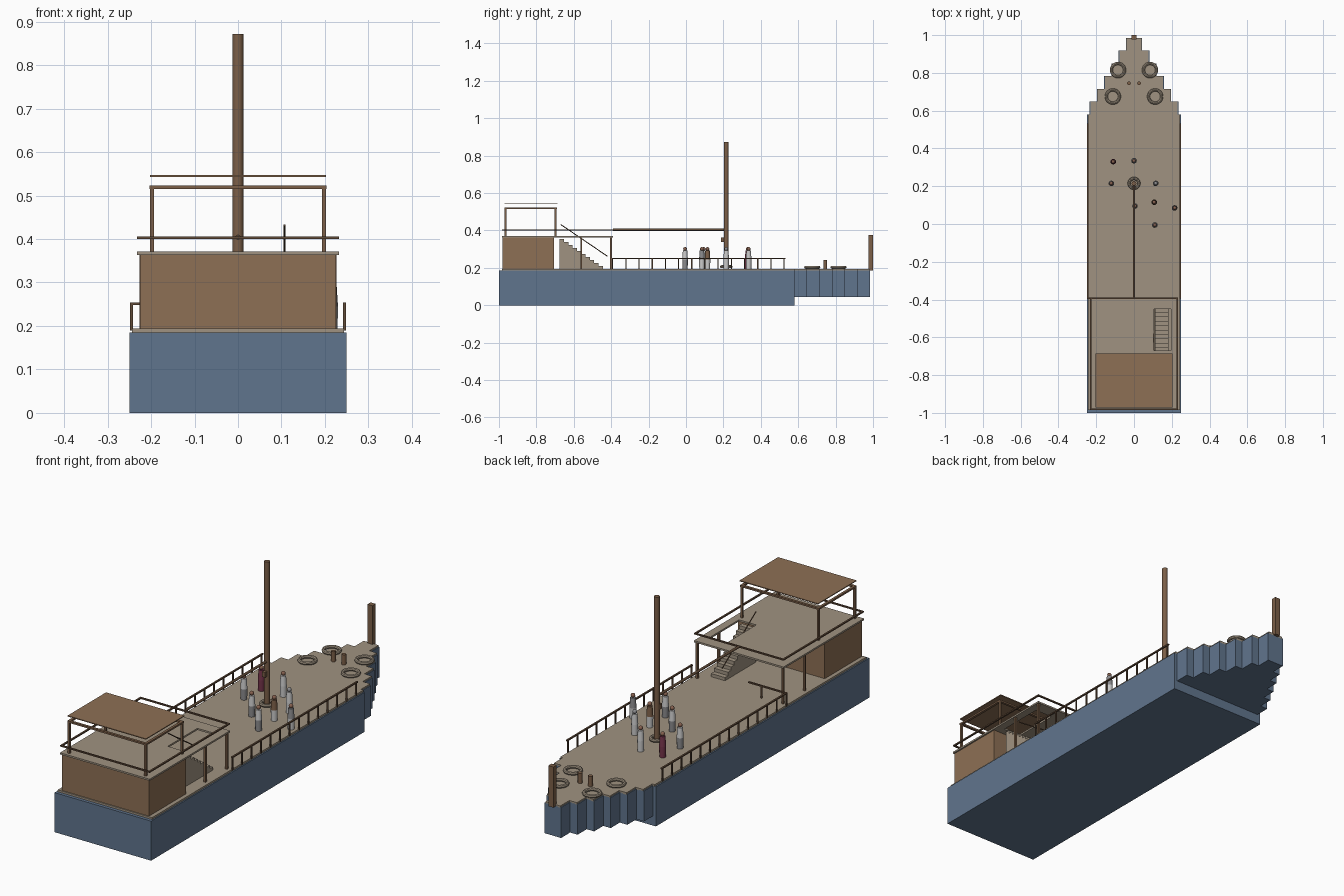
import bpy, bmesh, math
from mathutils import Vector

if "Cube" in bpy.data.objects:
    bpy.data.objects.remove(bpy.data.objects["Cube"])


def material(name, rgb):
    m = bpy.data.materials.new(name)
    m.diffuse_color = (*rgb, 1)
    m.use_nodes = True
    m.node_tree.nodes["Principled BSDF"].inputs["Base Color"].default_value = m.diffuse_color
    return m


BLUE = material("hull blue", (0.118, 0.178, 0.270))
DECK = material("deck tan", (0.350, 0.290, 0.220))
WOOD = material("cabin wood", (0.270, 0.162, 0.090))
MAST = material("mast brown", (0.200, 0.115, 0.065))
DARK = material("rail brown", (0.120, 0.070, 0.040))
WHITE = material("pale cloth", (0.600, 0.600, 0.600))
GREY = material("grey cloth", (0.260, 0.260, 0.270))
MAROON = material("maroon cloth", (0.180, 0.035, 0.070))
SKIN = material("skin", (0.240, 0.120, 0.080))


def finish(name, bm, mat, smooth=False):
    me = bpy.data.meshes.new(name)
    bmesh.ops.recalc_face_normals(bm, faces=bm.faces)
    bm.to_mesh(me)
    bm.free()
    ob = bpy.data.objects.new(name, me)
    bpy.context.collection.objects.link(ob)
    me.materials.append(mat)
    if smooth:
        bpy.ops.object.select_all(action='DESELECT')
        ob.select_set(True)
        bpy.context.view_layer.objects.active = ob
        bpy.ops.object.shade_smooth_by_angle(angle=math.radians(40))
    return ob


def box(name, x0, x1, y0, y1, z0, z1, mat):
    bm = bmesh.new()
    bmesh.ops.create_cube(bm, size=1)
    for v in bm.verts:
        v.co = ((x0 + x1) / 2 + v.co.x * (x1 - x0),
                (y0 + y1) / 2 + v.co.y * (y1 - y0),
                (z0 + z1) / 2 + v.co.z * (z1 - z0))
    return finish(name, bm, mat)


def rod(name, a, b, r, mat, r2=None, sides=12):
    a, b = Vector(a), Vector(b)
    bm = bmesh.new()
    bmesh.ops.create_cone(bm, cap_ends=True, segments=sides, radius1=r,
                          radius2=r if r2 is None else r2, depth=(b - a).length)
    q = (b - a).to_track_quat('Z', 'Y')
    for v in bm.verts:
        v.co = q @ v.co + (a + b) / 2
    return finish(name, bm, mat, True)


def ring(name, x, y, z, major, minor, mat):
    bpy.ops.mesh.primitive_torus_add(location=(x, y, z), major_radius=major, minor_radius=minor,
                                     major_segments=24, minor_segments=8)
    ob = bpy.context.object
    ob.name = name
    ob.data.materials.append(mat)
    bpy.ops.object.shade_smooth_by_angle(angle=math.radians(40))


def prism(name, outline, z0, z1, mat):
    bm = bmesh.new()
    f = bm.faces.new([bm.verts.new((x, y, z0)) for x, y in outline])
    ext = bmesh.ops.extrude_face_region(bm, geom=[f])["geom"]
    bmesh.ops.translate(bm, vec=(0, 0, z1 - z0),
                        verts=[v for v in ext if isinstance(v, bmesh.types.BMVert)])
    return finish(name, bm, mat)


def bow_steps(inset):
    right = []
    for i in range(6):
        w = 0.235 - 0.0385 * i - inset
        right += [(w, 0.58 + 0.0675 * i), (w, 0.58 + 0.0675 * (i + 1))]
    return right


def mirrored(right):
    return right + [(-x, y) for x, y in reversed(right)]


# Hull, stepped bow and deck
box("hull", -0.25, 0.25, -1, 0.58, 0, 0.185, BLUE)
prism("bow", mirrored(bow_steps(0)), 0.045, 0.187, BLUE)
prism("deck", mirrored([(0.244, -0.985), (0.244, 0.58)] + bow_steps(0.004)), 0.184, 0.194, DECK)
box("bow_post", -0.013, 0.013, 0.976, 1.0, 0.185, 0.375, MAST)

# Mast with boom
rod("mast", (0, 0.215, 0.19), (0, 0.215, 0.872), 0.0125, MAST, sides=16)
ring("mast_ring", 0, 0.215, 0.206, 0.026, 0.008, DECK)
rod("boom", (0, 0.21, 0.404), (0, -0.39, 0.404), 0.006, DARK)
box("boom_block", -0.008, 0.008, 0.188, 0.204, 0.338, 0.362, MAST)

# Rope coils and bollards on the bow
for s in (-1, 1):
    ring("rope_coil", s * 0.085, 0.815, 0.203, 0.035, 0.008, DECK)
    ring("rope_coil", s * 0.112, 0.675, 0.203, 0.035, 0.008, DECK)
    rod("bollard", (s * 0.027, 0.745, 0.19), (s * 0.027, 0.745, 0.242), 0.010, MAST)

# Deck railings
for s in (-1, 1):
    x = s * 0.245
    box("deck_rail", x - 0.004, x + 0.004, -0.395, 0.533, 0.248, 0.254, DARK)
    for i in range(14):
        y = -0.392 + i * 0.0705
        box("rail_post", x - 0.003, x + 0.003, y - 0.003, y + 0.003, 0.19, 0.25, DARK)
box("cross_rail", -0.245, -0.05, -0.396, -0.388, 0.248, 0.254, DARK)
box("cross_rail_post", -0.12, -0.114, -0.395, -0.389, 0.19, 0.25, DARK)

# Cabin and the upper deck, which leaves an opening for the stairs
box("cabin", -0.225, 0.225, -0.98, -0.705, 0.193, 0.363, WOOD)
for x0, x1, y0, y1 in ((-0.232, 0.232, -0.985, -0.67), (-0.232, 0.105, -0.67, -0.45),
                       (0.195, 0.232, -0.67, -0.45), (-0.232, 0.232, -0.45, -0.39)):
    box("upper_deck", x0, x1, y0, y1, 0.363, 0.371, DECK)
for s in (-1, 1):
    for y in (-0.40, -0.56):
        box("upper_deck_post", s * 0.222 - 0.005, s * 0.222 + 0.005, y - 0.005, y + 0.005,
            0.193, 0.363, MAST)

# Upper railing, a closed rectangle
for s in (-1, 1):
    box("upper_side_rail", s * 0.228 - 0.004, s * 0.228 + 0.004, -0.985, -0.39, 0.400, 0.406, DARK)
for y in (-0.981, -0.394):
    box("upper_cross_rail", -0.232, 0.232, y - 0.004, y + 0.004, 0.400, 0.406, DARK)

# Canopy posts, frame and roof
for s in (-1, 1):
    for y in (-0.965, -0.697):
        box("canopy_post", s * 0.198 - 0.005, s * 0.198 + 0.005, y - 0.005, y + 0.005,
            0.371, 0.517, MAST)
    box("canopy_side_beam", s * 0.198 - 0.006, s * 0.198 + 0.006, -0.971, -0.691, 0.515, 0.523, MAST)
for y in (-0.965, -0.697):
    box("canopy_cross_beam", -0.204, 0.204, y - 0.006, y + 0.006, 0.515, 0.523, MAST)
box("canopy_roof", -0.203, 0.203, -0.971, -0.686, 0.543, 0.547, WOOD)

# Stairs and handrail
for i in range(10):
    y = -0.445 - i * 0.023
    box("stair_step", 0.11, 0.182, y - 0.023, y, 0.193, 0.209 + i * 0.0162, DECK)
rod("stair_handrail", (0.107, -0.67, 0.432), (0.107, -0.42, 0.262), 0.0025, DARK, sides=8)


# People on deck: legs, torso and head
def person(x, y, legs, top, hat):
    rod("person_legs", (x, y, 0.193), (x, y, 0.245), 0.014, legs, 0.015)
    rod("person_torso", (x, y, 0.245), (x, y, 0.292), 0.015, top, 0.012)
    bm = bmesh.new()
    bmesh.ops.create_uvsphere(bm, u_segments=12, v_segments=8, radius=0.010)
    bmesh.ops.translate(bm, verts=bm.verts, vec=(x, y, 0.301))
    finish("person_head", bm, hat, True)


person(-0.11, 0.33, MAROON, MAROON, SKIN)
person(0.0, 0.335, WHITE, WHITE, SKIN)
person(-0.12, 0.215, GREY, WHITE, SKIN)
person(0.115, 0.215, WHITE, WHITE, GREY)
person(0.107, 0.115, WHITE, MAST, SKIN)
person(0.005, 0.095, GREY, WHITE, SKIN)
person(0.215, 0.085, WHITE, GREY, SKIN)
person(0.11, -0.005, GREY, WHITE, SKIN)
